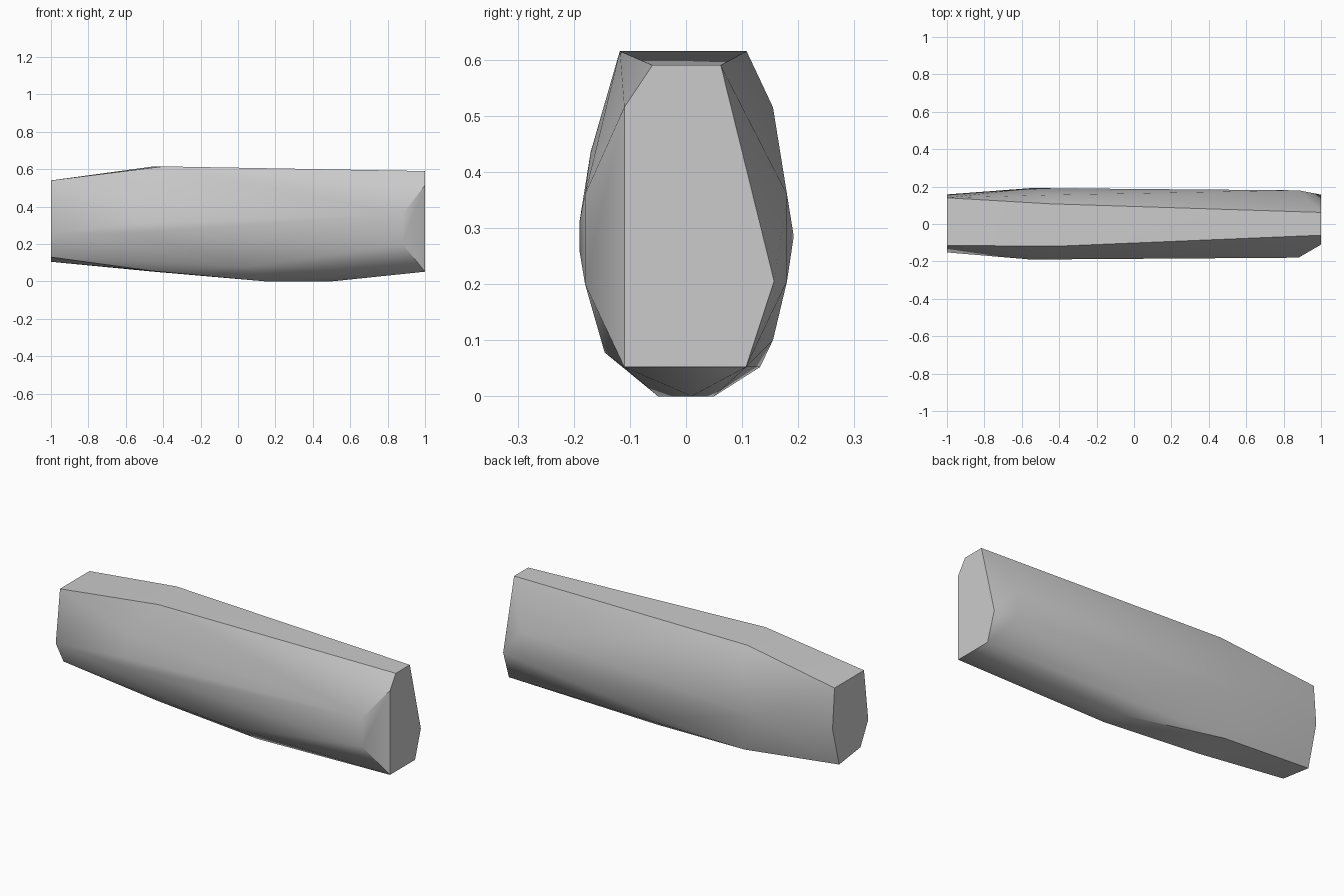
import bpy
import bmesh
import math

cube = bpy.data.objects.get("Cube")
if cube:
    bpy.data.objects.remove(cube)

# Plain grey finish
grey = bpy.data.materials.new("plain_grey")
grey.use_nodes = True
colour = (0.6, 0.6, 0.6, 1)
grey.diffuse_color = colour
grey.node_tree.nodes["Principled BSDF"].inputs["Base Color"].default_value = colour

# Cross-sections of the block: x position, then the (y, z) corners there
sections = [
    # narrow end cap
    (-1.0, [(-0.115, 0.54), (0.14, 0.54), (0.158, 0.32), (0.1, 0.105),
            (-0.085, 0.13), (-0.152, 0.255)]),
    # widest part of the flanks
    (-0.55, [(-0.19, 0.26), (-0.19, 0.31), (0.192, 0.285), (-0.17, 0.435)]),
    # ridge of the top and rear underside
    (-0.45, [(0.108, 0.615), (0.155, 0.515), (0.132, 0.052), (-0.064, 0.055)]),
    (-0.4, [(-0.118, 0.615)]),
    # lower edges and resting face
    (0.05, [(-0.145, 0.078), (0.155, 0.1)]),
    (0.15, [(-0.05, 0), (0.05, 0)]),
    (0.5, [(0.01, 0)]),
    # shoulders beside the end cap
    (0.88, [(-0.18, 0.36), (-0.18, 0.2), (0.18, 0.36), (0.18, 0.205)]),
    # tapered end cap
    (1.0, [(-0.06, 0.59), (0.062, 0.59), (0.157, 0.205), (0.107, 0.052),
           (-0.11, 0.052), (-0.11, 0.515)]),
]

# Wrap the corners in one faceted skin
bm = bmesh.new()
for x, corners in sections:
    for y, z in corners:
        bm.verts.new((x, y, z))
bmesh.ops.convex_hull(bm, input=bm.verts)
bmesh.ops.delete(bm, geom=[v for v in bm.verts if not v.link_faces], context="VERTS")
bmesh.ops.dissolve_limit(bm, angle_limit=math.radians(1), verts=bm.verts, edges=bm.edges)
bmesh.ops.recalc_face_normals(bm, faces=bm.faces)
mesh = bpy.data.meshes.new("faceted_block")
bm.to_mesh(mesh)
bm.free()

block = bpy.data.objects.new("faceted_block", mesh)
mesh.materials.append(grey)
bpy.context.collection.objects.link(block)

# Soft flanks, crisp caps and top
bpy.context.view_layer.objects.active = block
block.select_set(True)
bpy.ops.object.shade_smooth_by_angle(angle=math.radians(30))
